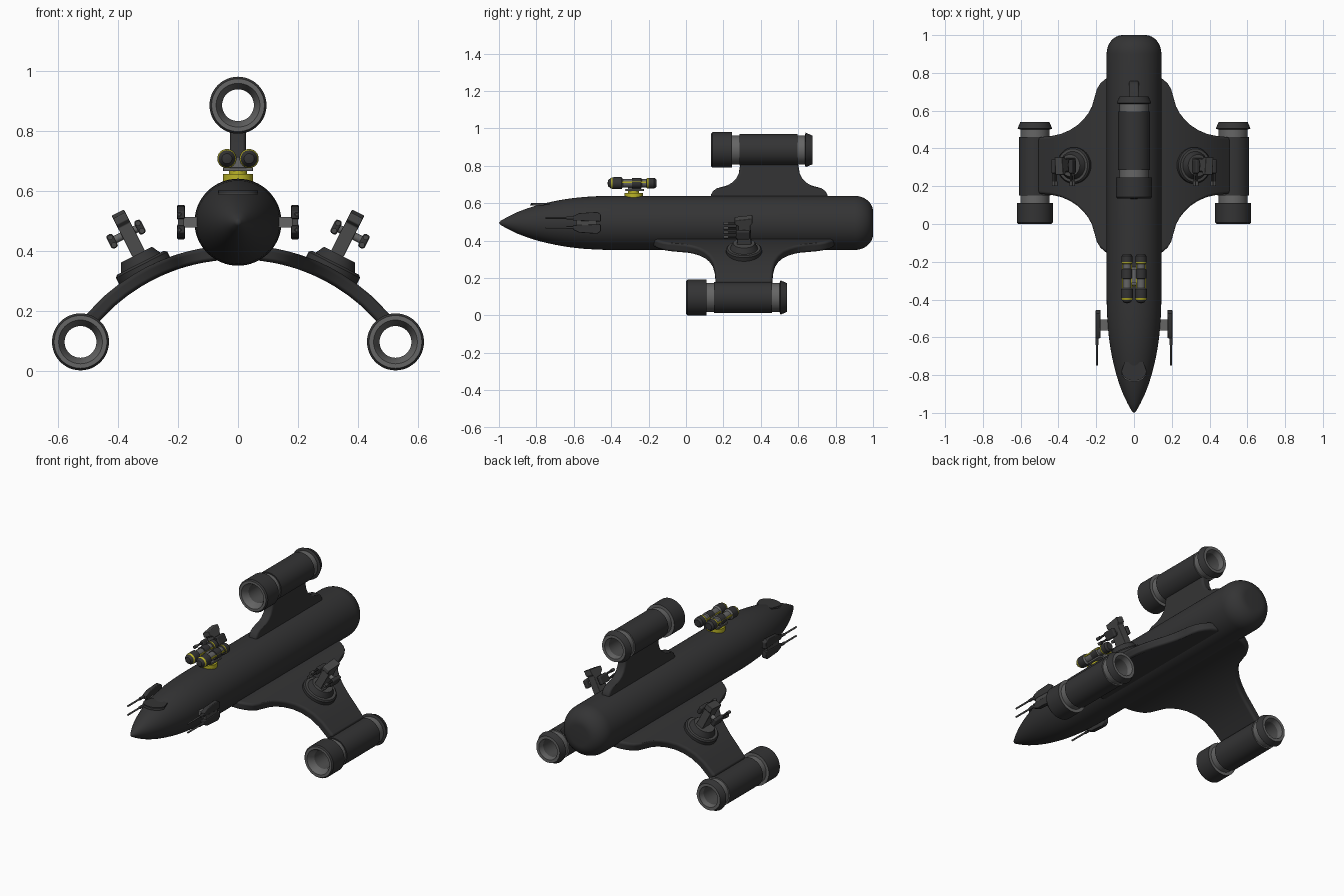
import bpy, bmesh, math
from mathutils import Matrix, Vector

if "Cube" in bpy.data.objects:
    bpy.data.objects.remove(bpy.data.objects["Cube"])

MATS = []
for name, c in [("charcoal", (.034, .034, .035)), ("mid_grey", (.13, .13, .13)),
                ("dark_steel", (.065, .065, .065)), ("hazard_yellow", (.5, .46, .02)),
                ("black", (.018, .018, .018))]:
    m = bpy.data.materials.new(name)
    m.diffuse_color = (*c, 1)
    m.use_nodes = True
    m.node_tree.nodes["Principled BSDF"].inputs["Base Color"].default_value = m.diffuse_color
    MATS.append(m)
DARK, GREY, STEEL, YELLOW, BLACK = range(5)
T = Matrix.Translation
ALONG_Y = Matrix.Rotation(math.radians(-90), 4, 'X')
ALONG_X = Matrix.Rotation(math.radians(90), 4, 'Y')


def finish(name, bm, matrix=Matrix(), bevel=0, seg=2):
    bm.transform(matrix)
    bmesh.ops.recalc_face_normals(bm, faces=bm.faces)
    me = bpy.data.meshes.new(name)
    bm.to_mesh(me)
    bm.free()
    for m in MATS:
        me.materials.append(m)
    me.polygons.foreach_set("use_smooth", [True] * len(me.polygons))
    me.set_sharp_from_angle(angle=math.radians(32))
    ob = bpy.data.objects.new(name, me)
    bpy.context.collection.objects.link(ob)
    if bevel:
        b = ob.modifiers.new("bevel", 'BEVEL')
        b.width, b.segments, b.limit_method = bevel, seg, 'ANGLE'
        b.angle_limit = math.radians(40)
        b.harden_normals = True
    return ob


def lathe(name, prof, matrix=Matrix(), n=48, closed=False):
    """prof: (radius, height, material of the band to the next point)"""
    bm = bmesh.new()
    rings = []
    for r, h, _ in prof:
        if r < 1e-6:
            rings.append([bm.verts.new((0, 0, h))] * n)
        else:
            rings.append([bm.verts.new((r * math.cos(2 * math.pi * i / n),
                                        r * math.sin(2 * math.pi * i / n), h)) for i in range(n)])
    for k in range(len(prof) if closed else len(prof) - 1):
        a, b = rings[k], rings[(k + 1) % len(prof)]
        for i in range(n):
            j = (i + 1) % n
            vs = list(dict.fromkeys((a[i], a[j], b[j], b[i])))
            if len(vs) > 2:
                bm.faces.new(vs).material_index = prof[k][2]
    return finish(name, bm, matrix)


def rod(name, p, r, length, mat, matrix=Matrix(), axis=ALONG_Y, n=16):
    return lathe(name, [(0, 0, mat), (r, 0, mat), (r, length, mat), (0, length, mat)],
                 matrix @ T(p) @ axis, n)


def prism(name, outline, depth, mat, matrix=Matrix(), bevel=0):
    """outline in local xy, extruded along z, centred"""
    bm = bmesh.new()
    f = bm.faces.new([bm.verts.new((x, y, -depth / 2)) for x, y in outline])
    ext = bmesh.ops.extrude_face_region(bm, geom=[f])
    bmesh.ops.translate(bm, vec=(0, 0, depth),
                        verts=[v for v in ext["geom"] if isinstance(v, bmesh.types.BMVert)])
    for f in bm.faces:
        f.material_index = mat
    return finish(name, bm, matrix, bevel)


def box(name, c, s, mat, matrix=Matrix(), bevel=0):
    x, y = s[0] / 2, s[1] / 2
    return prism(name, [(-x, -y), (x, -y), (x, y), (-x, y)], s[2], mat, matrix @ T(c), bevel)


def ribbon(name, stations, yc, thick, bevel):
    """stations: (x, z, normal x, normal z, half chord) swept into a thick plate"""
    bm = bmesh.new()
    rows = []
    for x, z, nx, nz, h in stations:
        rows.append([bm.verts.new((x + nx * o, yc + d, z + nz * o))
                     for o, d in ((-thick / 2, -h), (-thick / 2, h), (thick / 2, h), (thick / 2, -h))])
    for a, b in zip(rows, rows[1:]):
        for i in range(4):
            bm.faces.new((a[i], a[(i + 1) % 4], b[(i + 1) % 4], b[i]))
    bm.faces.new(rows[0])
    bm.faces.new(rows[-1])
    return finish(name, bm, bevel=bevel, seg=3)


# Fuselage: pointed nose, straight tube, rounded tail
ZC = .495
nose = [(0, -1), (.012, -.99), (.034, -.95), (.058, -.9), (.077, -.85), (.093, -.8), (.106, -.75),
        (.117, -.7), (.126, -.65), (.133, -.6), (.139, -.54), (.143, -.47), (.145, -.4), (.145, .9)]
tail = [(.06 + .085 * math.cos(a), .9 + .1 * math.sin(a))
        for a in [math.radians(90 * i / 10) for i in range(1, 11)]]
lathe("fuselage", [(r, y, DARK) for r, y in nose + tail + [(0, 1)]], T((0, 0, ZC)) @ ALONG_Y, 64)

# Cockpit brow: thin ledge with a grey lip
arc = [(.066 * math.sin(a), -.785 - .05 * math.cos(a))
       for a in [math.radians(-90 + 15 * i) for i in range(13)]]
prism("cockpit_lip", arc + [(.055, -.76), (-.055, -.76)], .006, GREY, T((0, 0, .59)))
prism("cockpit_brow", [(x, y + .006) for x, y in arc] + [(.05, -.73), (-.05, -.73)], .008, DARK,
      T((0, 0, .597)))

# Arched wing: half chord against distance from the centreline
R = .646
chord = [(0, .49), (.07, .487), (.12, .475), (.15, .457), (.175, .435), (.192, .405), (.203, .365),
         (.217, .315), (.235, .28), (.26, .247), (.295, .213), (.335, .187), (.38, .167),
         (.43, .156), (.493, .15)]
full = [(-x, h) for x, h in chord[:0:-1]] + chord
ribbon("wing", [(x, .395 - R + math.sqrt(R * R - x * x), x / R, math.sqrt(1 - x * x / R / R), h)
                for x, h in full], .31, .048, .014)

# Dorsal fin with a spreading foot
fin = [(.6, .315), (.645, .312), (.665, .3), (.68, .28), (.688, .25), (.695, .225), (.71, .198),
       (.73, .178), (.76, .163), (.81, .155)]
ribbon("dorsal_fin", [(0, z, 1, 0, h) for z, h in fin], .445, .054, .012)

# Three hollow engines
engine = [(.088, 0, DARK), (.095, .008, DARK), (.095, .11, GREY), (.077, .11, GREY), (.077, .15, DARK),
          (.084, .15, DARK), (.084, .46, GREY), (.077, .46, GREY), (.077, .5, DARK), (.092, .505, DARK),
          (.077, .54, GREY), (.06, .54, GREY), (.053, .51, STEEL), (.053, .04, GREY), (.073, 0, GREY)]
for name, x, y, z in (("top_engine", 0, .135, .885), ("left_engine", -.525, 0, .096),
                      ("right_engine", .525, 0, .096)):
    lathe(name, engine, T((x, y, z)) @ ALONG_Y, closed=True)

for s, side in ((-1, "left"), (1, "right")):
    # Wing turrets, tilted with the wing
    M = T((s * .312, .31, .335)) @ Matrix.Rotation(s * math.radians(27), 4, 'Y')
    lathe(side + "_turret_base", [(0, -.02, DARK), (.096, -.02, DARK), (.096, .02, DARK),
                                  (.088, .028, STEEL), (.074, .028, DARK), (.058, .058, STEEL),
                                  (0, .058, STEEL)], M, 32)
    prism(side + "_turret_post", [(-.04, .04), (.04, .04), (.034, .17), (.045, .18), (.045, .212),
                                  (-.05, .2), (-.05, .175), (-.03, .165)], .046, STEEL,
          M @ Matrix(((0, 0, 1, -s * .008), (1, 0, 0, 0), (0, 1, 0, 0), (0, 0, 0, 1))), .004)
    rod(side + "_turret_axle", (-.06, 0, .135), .013, .12, GREY, M, ALONG_X)
    for k in (-1, 1):
        box(side + "_turret_pod", (k * .052, -.005, .135), (.024, .075, .05), DARK, M, .008)
        for dz in (-.014, .014):
            rod(side + "_turret_barrel", (k * .052, -.105, .135 + dz), .006, .09, BLACK, M)
            rod(side + "_turret_muzzle", (k * .052, -.11, .135 + dz), .009, .025, STEEL, M)

    # Nose side guns
    G = T((s * .19, 0, ZC))
    flat = G @ Matrix(((0, 0, 1, 0), (1, 0, 0, 0), (0, 1, 0, 0), (0, 0, 0, 1)))
    box(side + "_gun_mount", (-s * .03, -.535, 0), (.05, .06, .034), GREY, G)
    box(side + "_gun_core", (0, -.53, 0), (.02, .11, .03), STEEL, G)
    for k in (-1, 1):
        prism(side + "_gun_pod", [(-.605, k * .012), (-.605, k * .036), (-.57, k * .052),
                                  (-.475, k * .058), (-.455, k * .045), (-.455, k * .007)],
              .026, DARK, flat, .005)
        rod(side + "_gun_barrel", (s * .006, -.75, k * .026), .005, .16, STEEL, G, n=12)
        rod(side + "_gun_sleeve", (s * .006, -.64, k * .026), .008, .05, DARK, G, n=12)

    # Launcher tubes with hazard bands
    pod = [(0, -.42, DARK), (.017, -.416, DARK), (.028, -.402, YELLOW), (.031, -.392, DARK),
           (.032, -.386, DARK), (.032, -.345, GREY), (.023, -.338, GREY), (.023, -.29, DARK),
           (.028, -.288, DARK), (.028, -.24, GREY), (.022, -.236, GREY), (.022, -.212, DARK),
           (.029, -.208, YELLOW), (.029, -.2, DARK), (.029, -.17, DARK), (.02, -.158, DARK), (0, -.158, DARK)]
    lathe(side + "_launcher_tube", pod, T((s * .037, 0, .707)) @ ALONG_Y, 24)
    for k in (-1, 1):
        box(side + "_launcher_stripe", (s * .037 + k * .024, -.29, .712), (.006, .15, .008), YELLOW)

# Launcher mount
lathe("launcher_ring", [(0, .63, YELLOW), (.05, .63, YELLOW), (.05, .656, YELLOW), (.03, .656, YELLOW),
                        (.03, .668, YELLOW), (0, .668, YELLOW)], T((0, -.28, 0)), 32)
box("launcher_plate", (0, -.275, .671), (.1, .1, .012), GREY, bevel=.003)
box("launcher_neck", (0, -.275, .692), (.05, .07, .04), GREY)
